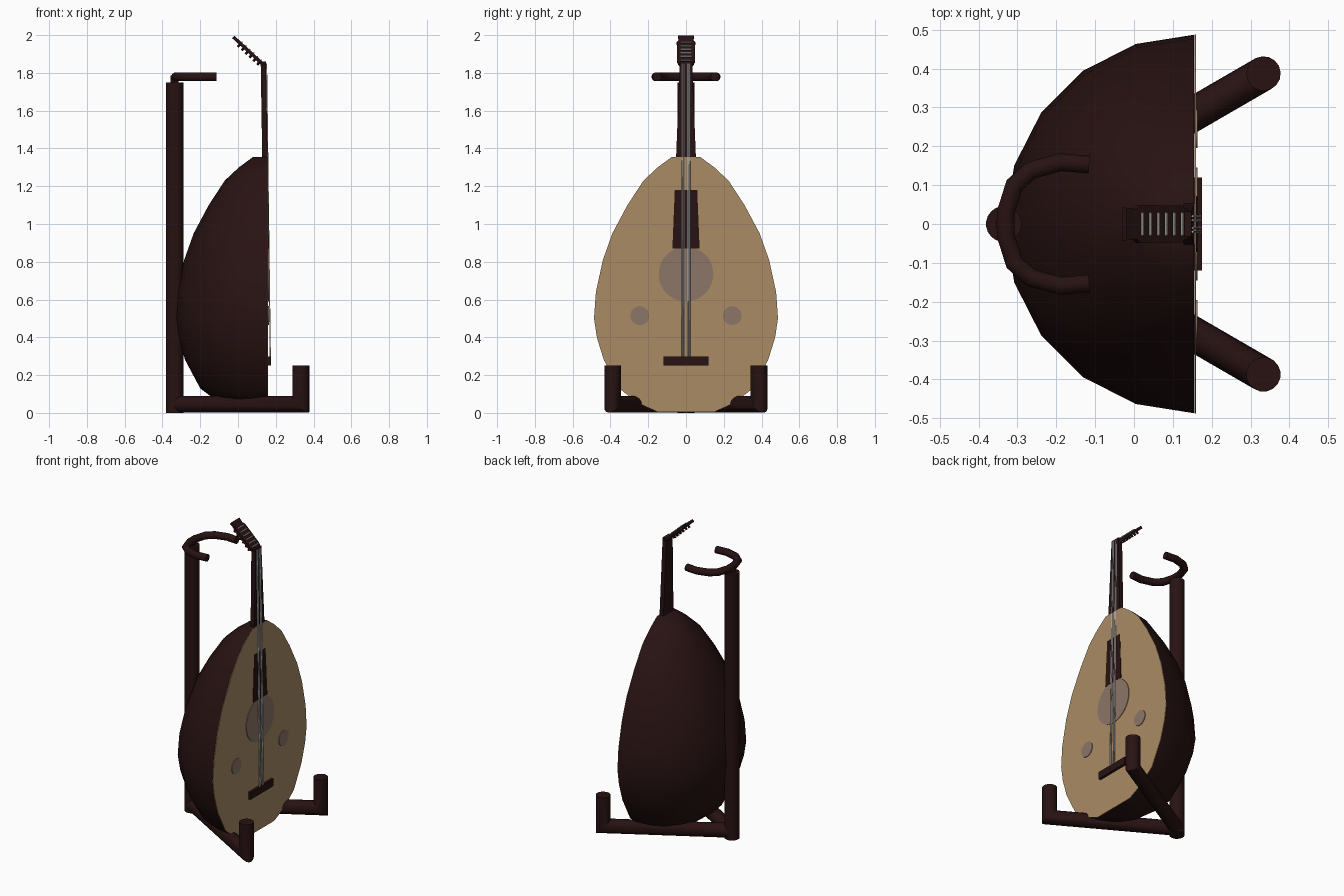
import bpy, bmesh, math
from mathutils import Vector

if "Cube" in bpy.data.objects:
    bpy.data.objects.remove(bpy.data.objects["Cube"])


def mat(name, r, g, b):
    m = bpy.data.materials.new(name)
    m.diffuse_color = (r, g, b, 1)
    m.use_nodes = True
    m.node_tree.nodes["Principled BSDF"].inputs["Base Color"].default_value = m.diffuse_color
    return m


DARK = mat("dark_wood", 0.021, 0.006, 0.006)
TAN = mat("pale_wood", 0.40, 0.26, 0.13)
ROSE = mat("rosette_taupe", 0.27, 0.18, 0.14)
SILVER = mat("string_silver", 0.50, 0.50, 0.50)
FACE = 0.155  # x of the flat front of the bowl


def finish(name, bm, material, smooth=None):
    bmesh.ops.recalc_face_normals(bm, faces=bm.faces)
    me = bpy.data.meshes.new(name)
    bm.to_mesh(me)
    bm.free()
    ob = bpy.data.objects.new(name, me)
    bpy.context.collection.objects.link(ob)
    me.materials.append(material)
    if smooth:
        bpy.ops.object.select_all(action='DESELECT')
        ob.select_set(True)
        bpy.context.view_layer.objects.active = ob
        bpy.ops.object.shade_smooth_by_angle(angle=math.radians(smooth))
    return ob


def prism(name, pts, offset, material):
    """Planar outline pushed along an offset."""
    bm = bmesh.new()
    f = bm.faces.new([bm.verts.new(p) for p in pts])
    ext = bmesh.ops.extrude_face_region(bm, geom=[f], use_keep_orig=True)
    vs = [g for g in ext["geom"] if isinstance(g, bmesh.types.BMVert)]
    bmesh.ops.translate(bm, verts=vs, vec=offset)
    return finish(name, bm, material)


def tube(name, path, radius, material, sides=16):
    """Mitred round tube along a path."""
    path = [Vector(p) for p in path]
    bm = bmesh.new()
    rings = []
    d = (path[1] - path[0]).normalized()
    u = d.orthogonal().normalized()
    v = d.cross(u)
    ring = [path[0] + radius * (math.cos(t) * u + math.sin(t) * v)
            for t in (2 * math.pi * i / sides for i in range(sides))]
    rings.append([bm.verts.new(p) for p in ring])
    for i in range(1, len(path)):
        d = (path[i] - path[i - 1]).normalized()
        n = d
        if i < len(path) - 1:
            n = (d + (path[i + 1] - path[i]).normalized()).normalized()
        ring = [p + d * ((path[i] - p).dot(n) / d.dot(n)) for p in ring]
        rings.append([bm.verts.new(p) for p in ring])
    for a, b in zip(rings, rings[1:]):
        for i in range(sides):
            j = (i + 1) % sides
            bm.faces.new((a[i], a[j], b[j], b[i]))
    bm.faces.new(rings[0])
    bm.faces.new(rings[-1])
    return finish(name, bm, material, 40)


# Bowl: half revolution of the pear profile (radius, height)
profile = [(0.15, 0.005), (0.25, 0.05), (0.355, 0.13), (0.435, 0.28),
           (0.472, 0.4), (0.487, 0.5), (0.477, 0.64), (0.44, 0.81),
           (0.39, 0.95), (0.31, 1.1), (0.225, 1.23), (0.15, 1.3),
           (0.075, 1.355)]
bm = bmesh.new()
cols = []
for k in range(11):
    a = math.pi * k / 10
    cols.append([bm.verts.new((FACE - r * math.sin(a), r * math.cos(a), z))
                 for r, z in profile])
for a, b in zip(cols, cols[1:]):
    for i in range(len(profile) - 1):
        bm.faces.new((a[i], b[i], b[i + 1], a[i + 1]))
bm.faces.new([c[0] for c in cols])
bm.faces.new([c[-1] for c in cols])
bm.faces.new([*cols[0], *reversed(cols[-1])])
finish("bowl", bm, DARK, 40)

# Soundboard and rosettes
outline = [(r, z) for r, z in profile] + [(-r, z) for r, z in reversed(profile)]
prism("soundboard", [(FACE + 0.001, y, z) for y, z in outline],
      (0.003, 0, 0), TAN)
for name, y, z, r in (("main_rosette", 0, 0.735, 0.145),
                      ("left_rosette", -0.245, 0.515, 0.05),
                      ("right_rosette", 0.245, 0.515, 0.05)):
    pts = [(FACE + 0.003, y + r * math.cos(t), z + r * math.sin(t))
           for t in (2 * math.pi * i / 32 for i in range(32))]
    prism(name, pts, (0.005, 0, 0), ROSE)

# Bridge
prism("bridge", [(FACE, y, z) for y, z in
                 ((-0.12, 0.25), (0.12, 0.25), (0.12, 0.298), (-0.12, 0.298))],
      (0.02, 0, 0), DARK)

# Neck with fingerboard
prism("neck", [(0.164, -0.072, 0.87), (0.164, 0.072, 0.87),
               (0.148, 0.032, 1.86), (0.148, -0.032, 1.86)],
      (-0.028, 0, 0), DARK)

# Tilted headstock in a local frame: s along the head, n out of its front
root = Vector((0.146, 0, 1.845))
along = Vector((-0.165, 0, 0.152))
normal = Vector((along.z, 0, -along.x)).normalized()


def on_head(s, y, n):
    return root + along * s + normal * n + Vector((0, y, 0))


half = [(0.03, -0.02), (0.047, 0.15), (0.049, 0.78), (0.038, 0.85), (0.042, 1.0)]
prism("headstock", [on_head(s, y, 0) for y, s in half] +
      [on_head(s, -y, 0) for y, s in reversed(half)], -normal * 0.018, DARK)
for i in range(6):
    s = 0.14 + 0.125 * i
    tube("string_post", [on_head(s, -0.03, 0.002), on_head(s, 0.03, 0.002)],
         0.004, SILVER, 8)
    for side in (-1, 1):
        tube("tuning_peg", [on_head(s, side * 0.035, -0.01),
                            on_head(s, side * 0.035, -0.032)], 0.007, DARK, 8)

# Strings from bridge to nut
for y in (-0.02, -0.01, 0.01, 0.02):
    tube("string", [(0.171, y, 0.29), (0.151, y, 1.85)], 0.0032, SILVER, 6)

# Stand: post, two feet with upright stops, and a neck yoke
tube("stand_post", [(-0.335, 0, 0), (-0.335, 0, 1.75)], 0.046, DARK, 20)
for side, name in ((-1, "left_foot"), (1, "right_foot")):
    tube(name, [(-0.335, 0, 0.046), (0.333, side * 0.387, 0.046),
                (0.333, side * 0.387, 0.25)], 0.0445, DARK, 16)
arm = [(-0.115, 0.153), (-0.19, 0.159), (-0.265, 0.138), (-0.308, 0.1),
       (-0.33, 0.03)]
tube("neck_yoke", [(x, y, 1.779) for x, y in arm] +
     [(x, -y, 1.779) for x, y in reversed(arm)], 0.0235, DARK, 12)
tube("yoke_mount", [(-0.335, 0, 1.74), (-0.335, 0, 1.785)], 0.022, DARK, 12)
